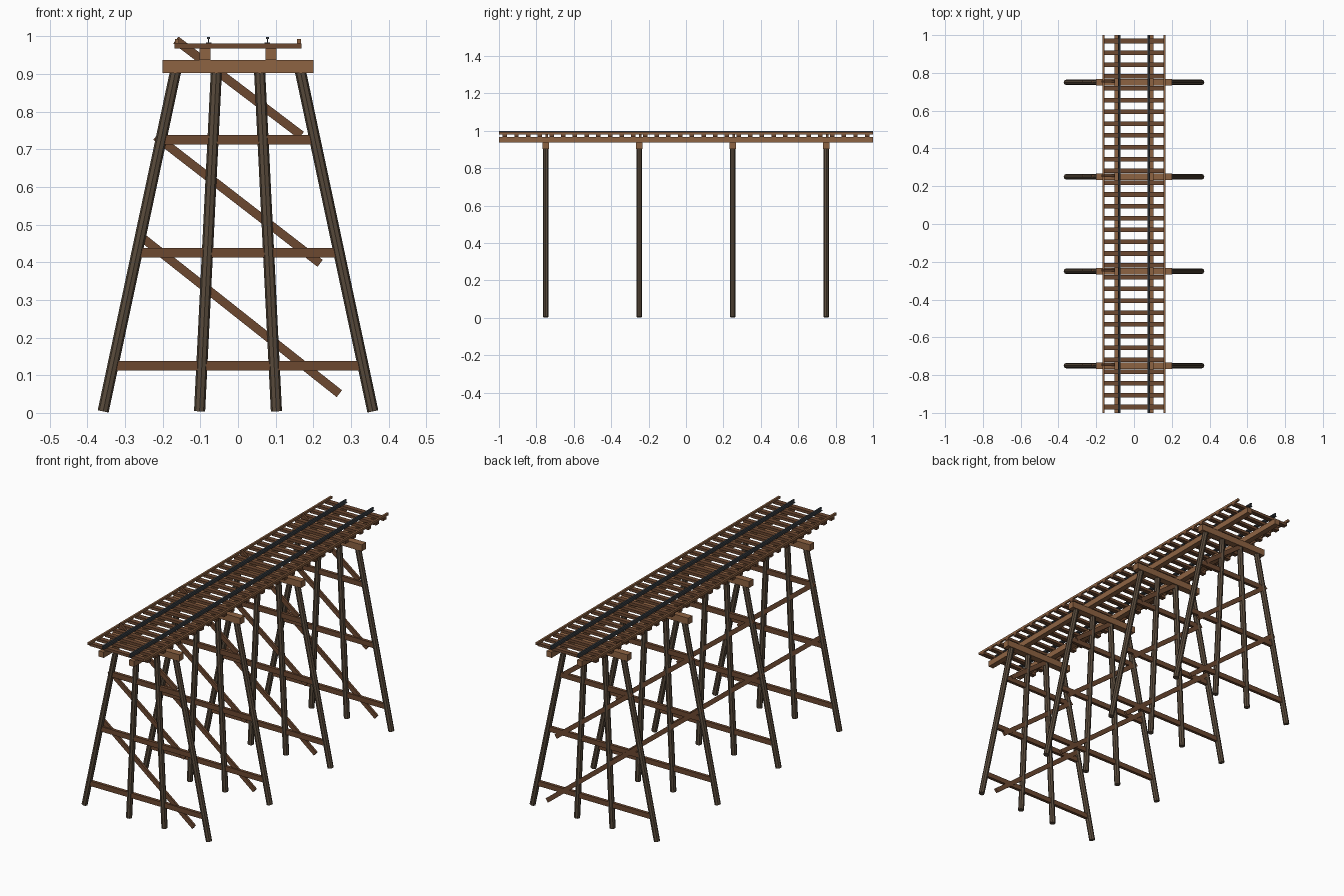
import bpy
from math import atan2, hypot
from mathutils import Vector

if "Cube" in bpy.data.objects:
    bpy.data.objects.remove(bpy.data.objects["Cube"])


def material(name, rgb):
    m = bpy.data.materials.new(name)
    m.diffuse_color = (*rgb, 1)
    m.use_nodes = True
    m.node_tree.nodes["Principled BSDF"].inputs["Base Color"].default_value = m.diffuse_color
    return m


PILE = material("dark_timber", (0.10, 0.07, 0.045))
BRACE = material("brown_timber", (0.15, 0.065, 0.03))
BEAM = material("light_timber", (0.27, 0.125, 0.055))
STEEL = material("steel", (0.05, 0.06, 0.07))


def box(name, center, size, mat, tilt=0.0):
    bpy.ops.mesh.primitive_cube_add(size=1, location=center, rotation=(0, tilt, 0))
    o = bpy.context.object
    o.name = name
    o.scale = size
    o.data.materials.append(mat)
    return o


def pile(name, a, b, r):
    a, b = Vector(a), Vector(b)
    d = b - a
    bpy.ops.mesh.primitive_cylinder_add(vertices=8, radius=r, depth=d.length, location=(a + b) / 2)
    o = bpy.context.object
    o.name = name
    o.rotation_euler = d.to_track_quat('Z', 'Y').to_euler()
    o.data.materials.append(PILE)


def diagonal(name, y, x0, z0, x1, z1):
    dx, dz = x1 - x0, z1 - z0
    box(name, ((x0 + x1) / 2, y, (z0 + z1) / 2),
        (hypot(dx, dz), 0.012, 0.023), BRACE, -atan2(dz, dx))


# Four trestle bents
for y in (-0.75, -0.25, 0.25, 0.75):
    box("bent_cap", (0, y, 0.92), (0.40, 0.035, 0.034), BEAM)
    for s in (-1, 1):
        pile("outer_pile", (s * 0.358, y, 0.004), (s * 0.164, y, 0.915), 0.0148)
        pile("inner_pile", (s * 0.102, y, 0.004), (s * 0.057, y, 0.915), 0.0148)
    for z, half in ((0.125, 0.328), (0.425, 0.264), (0.725, 0.202)):
        box("cross_girt", (0, y, z), (2 * half, 0.016, 0.026), BRACE)
    diagonal("lower_brace", y + 0.005, -0.268, 0.476, 0.269, 0.051)
    diagonal("middle_brace", y + 0.005, -0.218, 0.734, 0.218, 0.397)
    diagonal("upper_brace", y + 0.005, -0.165, 0.990, 0.168, 0.737)

# Deck ties
for i in range(32):
    box("tie", (0, -0.96875 + i * 0.0625, 0.974), (0.336, 0.024, 0.014), BRACE)

# Lengthwise stringers, guard timbers and T-section rails
for s in (-1, 1):
    box("stringer", (s * 0.088, 0, 0.952), (0.029, 2, 0.030), BEAM)
    box("guard_timber", (s * 0.162, 0, 0.987), (0.010, 2, 0.012), BEAM)
    box("rail_foot", (s * 0.078, 0, 0.9825), (0.014, 2, 0.003), STEEL)
    box("rail_web", (s * 0.078, 0, 0.988), (0.003, 2, 0.010), STEEL)
    box("rail_head", (s * 0.078, 0, 0.9955), (0.008, 2, 0.006), STEEL)
